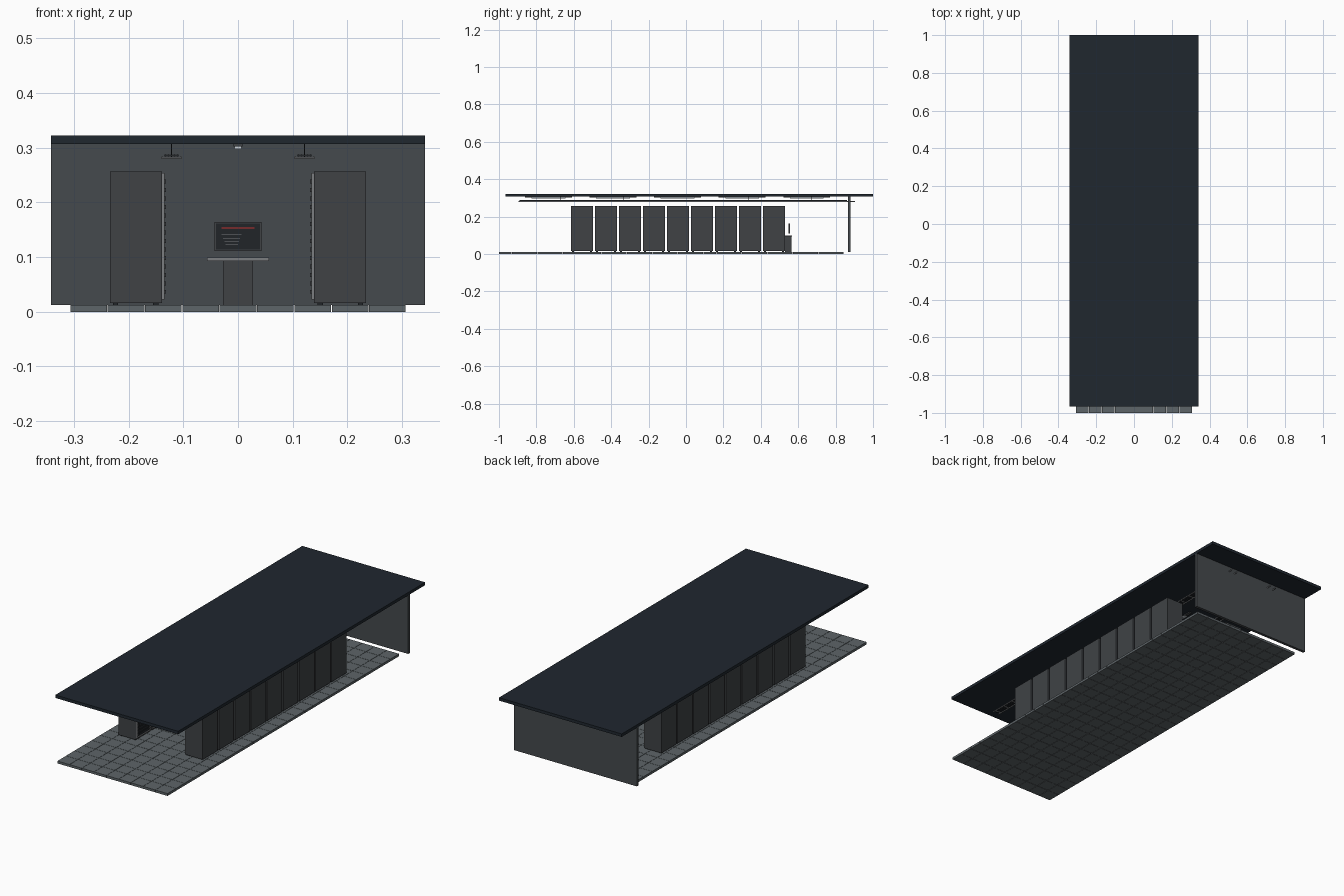
import bpy, bmesh
from mathutils import Matrix, Vector


def mat(name, c):
    m = bpy.data.materials.new(name)
    m.diffuse_color = (*c, 1)
    return m


CEIL = mat("ceiling_dark", (0.014, 0.02, 0.028))
WALL = mat("wall_grey", (0.06, 0.068, 0.074))
RACK = mat("rack_grey", (0.05, 0.055, 0.06))
TILE = mat("tile_grey", (0.11, 0.128, 0.138))
METAL = mat("light_metal", (0.2, 0.21, 0.22))
DARK = mat("near_black", (0.015, 0.018, 0.022))
RED = mat("red_line", (0.6, 0.03, 0.03))
LAMP = mat("lamp_white", (0.6, 0.65, 0.7))


def boxes(name, spans, m):
    """One object from a list of (x0, x1, y0, y1, z0, z1) boxes."""
    bm = bmesh.new()
    for x0, x1, y0, y1, z0, z1 in spans:
        c = Vector(((x0 + x1) / 2, (y0 + y1) / 2, (z0 + z1) / 2))
        s = Vector((abs(x1 - x0), y1 - y0, z1 - z0))
        bmesh.ops.create_cube(bm, size=1, matrix=Matrix.Translation(c) @ Matrix.Diagonal((*s, 1)))
    me = bpy.data.meshes.new(name)
    bm.to_mesh(me)
    bm.free()
    me.materials.append(m)
    ob = bpy.data.objects.new(name, me)
    bpy.context.collection.objects.link(ob)
    return ob


def mirrored(name, spans, m):
    both = spans + [(-b, -a, *rest) for a, b, *rest in spans]
    return boxes(name, both, m)


# Shell
boxes("ceiling", [(-0.342, 0.342, -0.965, 1, 0.307, 0.322)], CEIL)
boxes("back_wall", [(-0.342, 0.342, 0.866, 0.88, 0.012, 0.307)], WALL)

# Raised floor of 9 x 27 separate tiles with fine joints
p, g = 0.0683, 0.0007
boxes("floor_tiles", [(-0.3073 + i * p + g, -0.3073 + (i + 1) * p - g,
                       -1 + j * p + g, -1 + (j + 1) * p - g, 0, 0.012)
                      for i in range(9) for j in range(27)], TILE)

# Two rows of nine server racks facing the aisle
cabinets, feet, frames, units, handles = [], [], [], [], []
for k in range(9):
    y = -0.556 + k * 0.1283
    a, b = y - 0.059, y + 0.059
    cabinets.append((0.139, 0.234, a, b, 0.0165, 0.2565))
    for fx in (0.145, 0.219):
        for fy in (a + 0.006, b - 0.016):
            feet.append((fx, fx + 0.01, fy, fy + 0.01, 0.012, 0.017))
    # door frame
    frames += [(0.1345, 0.1395, a + 0.003, a + 0.010, 0.022, 0.2535),
               (0.1345, 0.1395, b - 0.010, b - 0.003, 0.022, 0.2535),
               (0.1345, 0.1395, a + 0.010, b - 0.010, 0.022, 0.028),
               (0.1345, 0.1395, a + 0.010, b - 0.010, 0.2475, 0.2535)]
    # server faceplates with pull handles
    for u in range(14):
        z = 0.030 + u * 0.0155
        units.append((0.1355, 0.1395, a + 0.012, b - 0.012, z, z + 0.013))
        for hy in (a + 0.016, b - 0.020):
            handles.append((0.1315, 0.136, hy, hy + 0.004, z + 0.003, z + 0.010))
mirrored("rack_cabinets", cabinets, RACK)
mirrored("rack_feet", feet, DARK)
mirrored("rack_door_frames", frames, METAL)
mirrored("server_units", units, DARK)
mirrored("server_handles", handles, RACK)

# Overhead cable trays: rails, rungs, cables, hangers
rails = [(x, x + 0.003, -0.895, 0.903, 0.279, 0.284) for x in (0.103, 0.137)]
rungs = [(0.106, 0.137, -0.88 + i * 0.0605, -0.876 + i * 0.0605, 0.280, 0.283) for i in range(30)]
mirrored("cable_tray", rails + rungs, METAL)
mirrored("cables", [(0.1085 + i * 0.0055, 0.1125 + i * 0.0055, -0.89, 0.862, 0.2835, 0.2875)
                    for i in range(5)], DARK)
hang = []
for i in range(5):
    y = -0.672 + i * 0.336
    hang.append((0.1205, 0.1225, y - 0.001, y + 0.001, 0.282, 0.307))
mirrored("tray_hangers", hang, DARK)

# Ceiling lamps along the aisle
ys = [-0.735 + i * 0.345 for i in range(5)]
boxes("lamp_housings", [(-0.008, 0.008, y - 0.125, y + 0.125, 0.302, 0.307) for y in ys], RACK)
boxes("lamp_diffusers", [(-0.006, 0.006, y - 0.09, y + 0.09, 0.298, 0.302) for y in ys], LAMP)

# Console at the end of the aisle
boxes("console_pedestal", [(-0.027, 0.027, 0.528, 0.563, 0.012, 0.093)], RACK)
boxes("console_top", [(-0.057, 0.057, 0.523, 0.567, 0.093, 0.0995)], METAL)
boxes("screen_body", [(-0.043, 0.043, 0.549, 0.556, 0.111, 0.1645)], RACK)
boxes("screen_panel", [(-0.040, 0.040, 0.548, 0.5495, 0.114, 0.1615)], DARK)
boxes("screen_red_line", [(-0.03, 0.03, 0.5472, 0.5485, 0.1525, 0.154)], RED)
boxes("screen_grey_lines", [(-0.03 + 0.0025 * i, 0.006 - 0.002 * i, 0.5472, 0.5485,
                             0.140 - 0.0058 * i, 0.141 - 0.0058 * i) for i in range(4)], METAL)
